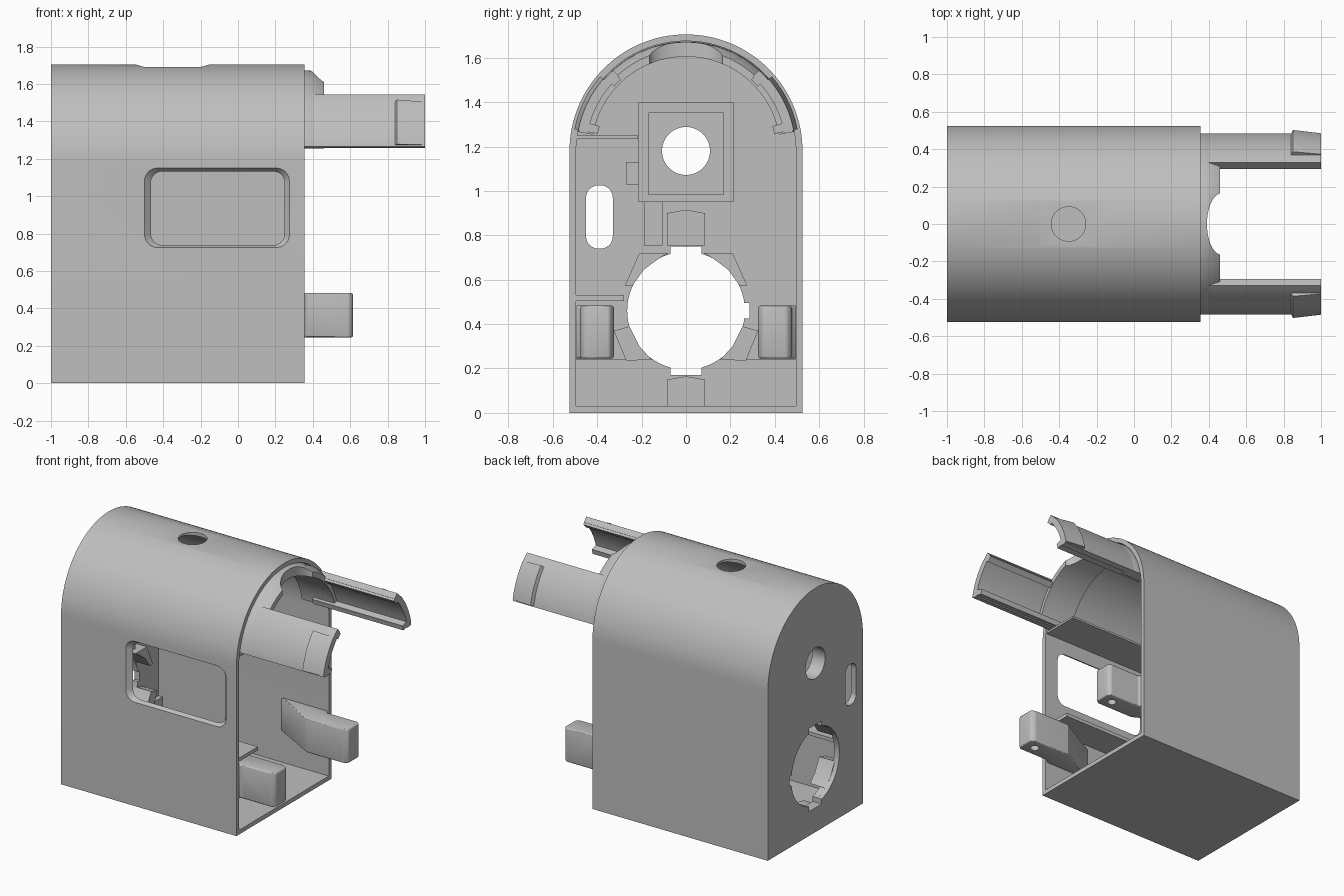
import bpy, bmesh
from math import sin, cos, pi, radians
from mathutils import Vector

if "Cube" in bpy.data.objects:
    bpy.data.objects.remove(bpy.data.objects["Cube"])

grey = bpy.data.materials.new("plain_grey")
grey.use_nodes = True
GREY = (0.52, 0.52, 0.52, 1)
grey.diffuse_color = GREY
grey.node_tree.nodes["Principled BSDF"].inputs["Base Color"].default_value = GREY

AXIS_Z = 1.18   # height of the arch centre
WALL = -0.96    # inner face of the end wall


def loft(name, axis, *sections):
    """Solid through sections (position, outline) stacked along an axis."""
    place = {"x": lambda p, u, v: (p, u, v),
             "y": lambda p, u, v: (u, p, v),
             "z": lambda p, u, v: (u, v, p)}[axis]
    bm = bmesh.new()
    rings = [[bm.verts.new(place(pos, u, v)) for u, v in outline]
             for pos, outline in sections]
    n = len(rings[0])
    for a, b in zip(rings, rings[1:]):
        for i in range(n):
            bm.faces.new((a[i], a[(i + 1) % n], b[(i + 1) % n], b[i]))
    bm.faces.new(rings[0])
    bm.faces.new(rings[-1])
    bmesh.ops.recalc_face_normals(bm, faces=bm.faces)
    mesh = bpy.data.meshes.new(name)
    bm.to_mesh(mesh)
    bm.free()
    mesh.materials.append(grey)
    obj = bpy.data.objects.new(name, mesh)
    bpy.context.collection.objects.link(obj)
    return obj


def prism(name, axis, lo, hi, outline):
    return loft(name, axis, (lo, outline), (hi, outline))


def rect(u0, u1, v0, v1):
    return [(u0, v0), (u1, v0), (u1, v1), (u0, v1)]


def rounded(u0, u1, v0, v1, r, n=8):
    pts = []
    centres = [(u1 - r, v1 - r), (u0 + r, v1 - r), (u0 + r, v0 + r), (u1 - r, v0 + r)]
    for q, (cu, cv) in enumerate(centres):
        for i in range(n + 1):
            a = (q + i / n) * pi / 2
            pts.append((cu + r * cos(a), cv + r * sin(a)))
    return pts


def ellipse(cu, cv, ru, rv, n=64):
    return [(cu + ru * cos(2 * pi * i / n), cv + rv * sin(2 * pi * i / n)) for i in range(n)]


def arch(r, bottom, n=64):
    curve = [(r * cos(pi * i / n), AXIS_Z + r * sin(pi * i / n)) for i in range(n + 1)]
    return [(r, bottom)] + curve + [(-r, bottom)]


def band(r0, r1, a0, a1, n=24):
    """Curved strip between two radii about the arch centre."""
    angles = [radians(a0 + (a1 - a0) * i / n) for i in range(n + 1)]
    outer = [(r1 * cos(a), AXIS_Z + r1 * sin(a)) for a in angles]
    inner = [(r0 * cos(a), AXIS_Z + r0 * sin(a)) for a in reversed(angles)]
    return outer + inner


def flip(outline, s):
    return [(s * u, v) for u, v in outline]


def bake(obj):
    """Apply the modifiers."""
    bpy.context.view_layer.update()
    dg = bpy.context.evaluated_depsgraph_get()
    mesh = bpy.data.meshes.new_from_object(obj.evaluated_get(dg))
    obj.modifiers.clear()
    obj.data = mesh


def cut(obj, *cutters):
    for c in cutters:
        c.hide_render = True
        m = obj.modifiers.new("cut", "BOOLEAN")
        m.operation, m.solver, m.object = "DIFFERENCE", "EXACT", c
        bake(obj)
        bpy.data.objects.remove(c)


# Hollow arched housing, open at +x
shell = prism("housing_shell", "x", -1, 0.355, arch(0.525, 0))
cut(shell, prism("cavity", "x", WALL, 0.5, arch(0.495, 0.03)))

# Front window with sloped rim
cut(shell, loft("window_cutter", "y",
                (-0.56, rounded(-0.52, 0.295, 0.715, 1.16, 0.07)),
                (-0.525, rounded(-0.5, 0.275, 0.725, 1.15, 0.07)),
                (-0.49, rounded(-0.46, 0.245, 0.74, 1.13, 0.06)),
                (-0.45, rounded(-0.46, 0.245, 0.74, 1.13, 0.06))))

# Top flat and round hole
cut(shell,
    prism("flat_cutter", "y", -0.2, 0.2,
          [(-0.57, 1.71), (-0.5, 1.69), (-0.2, 1.69), (-0.13, 1.71), (-0.13, 1.8), (-0.57, 1.8)]),
    prism("top_hole_cutter", "z", 1.5, 1.9, ellipse(-0.35, 0, 0.092, 0.092, 40)))

# End wall openings
cut(shell,
    prism("slot_cutter", "x", -1.1, -0.9, rounded(-0.45, -0.33, 0.74, 1.025, 0.055)),
    prism("small_hole_cutter", "x", -1.1, -0.9, ellipse(0, AXIS_Z, 0.108, 0.108, 48)),
    prism("big_hole_cutter", "x", -1.1, -0.9, ellipse(0, 0.46, 0.265, 0.3 * 0.885)),
    prism("key_cutter", "x", -1.1, -0.9, rect(-0.07, 0.07, 0.17, 0.75)),
    prism("side_key_cutter", "x", -1.1, -0.9, rect(0, 0.285, 0.425, 0.495)))

# Square holder around the small hole
holder = prism("square_holder", "x", -0.97, -0.72, rect(-0.215, 0.215, 0.95, 1.4))
cut(holder,
    prism("recess_cutter", "x", -0.9, -0.6, rect(-0.17, 0.17, 0.985, 1.35)),
    prism("bore_cutter", "x", -1.1, -0.6, ellipse(0, AXIS_Z, 0.108, 0.108, 48)))
prism("holder_side_lug", "x", -0.97, -0.75, rect(-0.27, -0.21, 1.03, 1.13))
prism("holder_lower_lug", "x", -0.97, -0.8, rect(-0.19, -0.105, 0.755, 0.975))

# Socket ribs around the big hole
upper = [(0.08, 0.72), (0.21, 0.72), (0.275, 0.575), (0.24, 0.575), (0.19, 0.645), (0.12, 0.697)]
lower = [(0.255, 0.39), (0.325, 0.37), (0.27, 0.235), (0.155, 0.24), (0.21, 0.3)]
for side, s in (("left", 1), ("right", -1)):
    prism("socket_upper_rib_" + side, "x", -0.97, -0.85, flip(upper, s))
    prism("socket_lower_rib_" + side, "x", -0.97, -0.85, flip(lower, s))
for name, lo, hi in (("top", 0.755, 0.9), ("bottom", 0.02, 0.15)):
    prism("socket_rib_" + name, "x", -0.97, -0.85,
          [(-0.085, lo), (0.085, lo), (0.085, hi), (0, hi + 0.015), (-0.085, hi)])
foot = prism("end_wall_foot", "x", -0.97, -0.93, rect(-0.5, 0.5, 0.02, 0.24))
cut(foot, prism("foot_hole_cutter", "x", -1.1, -0.8, ellipse(0, 0.46, 0.265, 0.265)),
    prism("foot_key_cutter", "x", -1.1, -0.8, rect(-0.07, 0.07, 0.17, 0.3)))

# Shelves along the front wall
prism("upper_shelf", "x", -0.97, 0.35, rect(-0.5, -0.217, 1.235, 1.25))
prism("lower_shelf", "x", -0.97, 0.35, rect(-0.5, -0.28, 0.505, 0.53))

# Curved collar in the mouth of the arch, with a round notch
collar = loft("collar", "x",
              (0.2, band(0.425, 0.496, 10, 170, 64)), (0.355, band(0.425, 0.492, 10, 170, 64)),
              (0.4, band(0.425, 0.49, 10, 170, 64)), (0.46, band(0.425, 0.46, 10, 170, 64)))
cut(collar, prism("notch_cutter", "z", 1.5, 1.8, ellipse(0.47, 0, 0.08, 0.165)))

for side, s in (("left", 1), ("right", -1)):
    # Long clip arms with inner rails and an outer catch
    prism("arm_" + side, "x", 0.3, 1, flip(band(0.45, 0.49, 10, 48), s))
    prism("arm_lower_rail_" + side, "x", 0.3, 1, flip(band(0.405, 0.455, 11, 16), s))
    prism("arm_upper_rail_" + side, "x", 0.3, 1, flip(band(0.435, 0.455, 42, 47.5), s))
    loft("arm_catch_" + side, "x",
         (0.838, flip(band(0.47, 0.488, 11, 41), s)),
         (0.85, flip(band(0.47, 0.512, 11, 41), s)),
         (1, flip(band(0.47, 0.494, 11, 41), s)))

    # Lower locating tabs, tapering into the walls
    plan = [(-0.02, 0.5), (0.3, 0.325), (0.585, 0.325), (0.615, 0.345),
            (0.615, 0.455), (0.595, 0.475), (0.36, 0.475), (0.34, 0.5)]
    tab = prism("tab_" + side, "z", 0.245, 0.483, [(x, s * y) for x, y in plan])
    bevel = tab.modifiers.new("bevel", "BEVEL")
    bevel.width, bevel.segments = 0.01, 3
    bake(tab)
    cut(tab, prism("tab_hole_cutter", "z", 0.2, 0.33, ellipse(0.53, s * 0.4, 0.03, 0.03, 24)))

# Smooth the curved surfaces, keep edges crisp
bpy.ops.object.select_all(action="DESELECT")
for o in bpy.context.scene.objects:
    if o.type == "MESH":
        o.select_set(True)
        bpy.context.view_layer.objects.active = o
bpy.ops.object.shade_smooth_by_angle(angle=radians(25))
